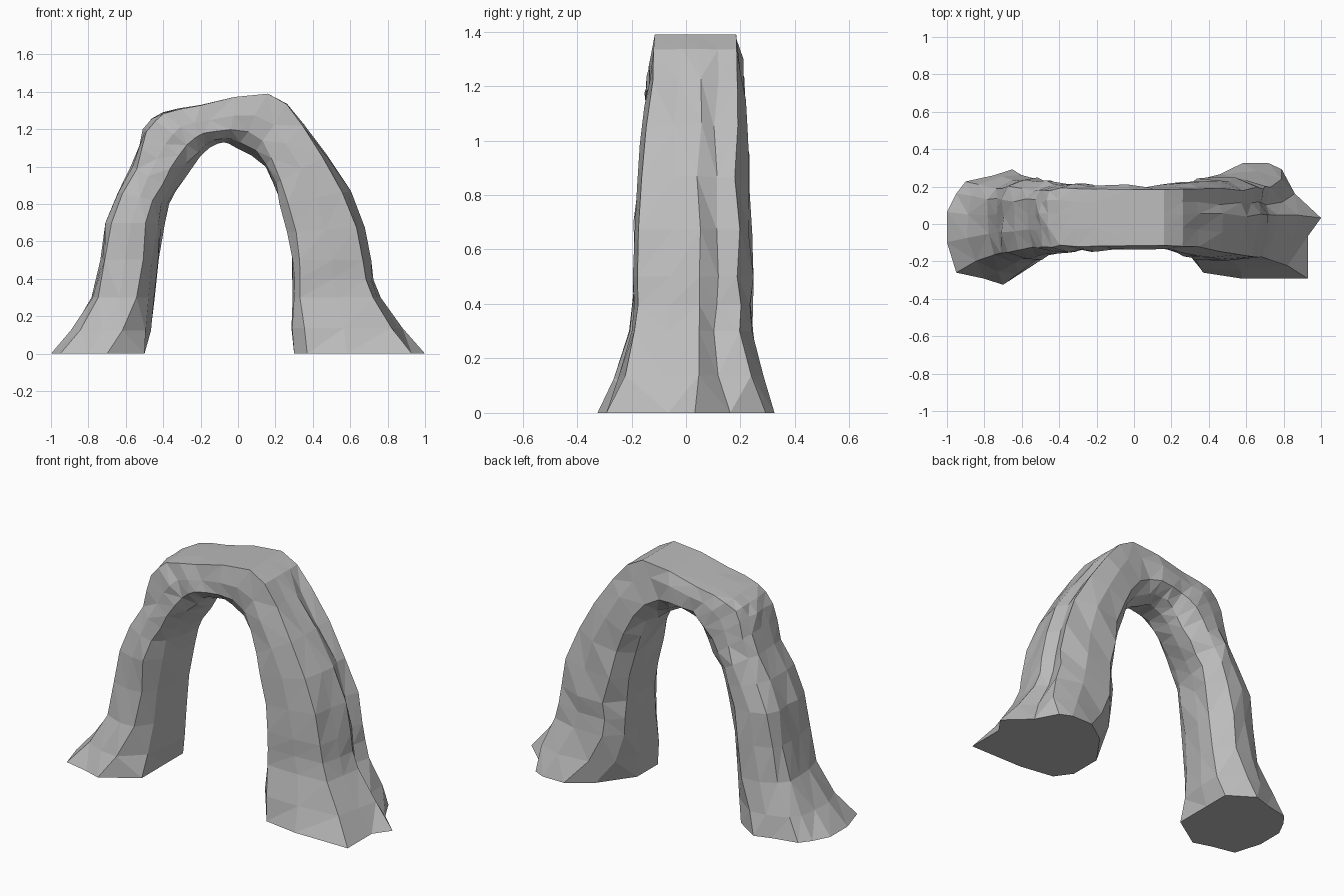
import bpy, bmesh, random
from mathutils import Vector

random.seed(4)
cube = bpy.data.objects.get("Cube")
if cube:
    bpy.data.objects.remove(cube)

# Stone colour
stone = bpy.data.materials.new("grey_stone")
stone.use_nodes = True
grey = 0.5
stone.diffuse_color = (grey, grey, grey, 1)
shader = stone.node_tree.nodes["Principled BSDF"]
shader.inputs["Base Color"].default_value = stone.diffuse_color

# Outer and inner edges of the arch, paired from the right foot to the left
OUTER = [(-1, 0), (-.78, .3), (-.7, .7), (-.57, 1), (-.5, 1.2), (-.4, 1.29), (-.2, 1.33),
         (.16, 1.39), (.35, 1.23), (.6, .87), (.72, .5), (.76, .3), (1, 0)]
INNER = [(-.5, 0), (-.44, .3), (-.4, .7), (-.34, .87), (-.24, 1), (-.15, 1.1), (-.08, 1.13),
         (0, 1.1), (.15, 1), (.23, .8), (.29, .5), (.29, .3), (.3, 0)]

# Cross-sections: across from inner to outer, then from front to back
RIGHT_LEG = [(0, .1), (.1, -.6), (.3, -1), (.6, -1), (.9, -.8), (1, -.3),
             (1, .1), (1, .5), (.9, .8), (.6, 1), (.3, 1), (0, .6)]
LEFT_LEG = [(0, .1), (0, -.7), (.1, -1), (.5, -1), (.9, -.9), (.95, -.4),
            (1, .1), (.9, .4), (.95, .8), (.6, 1), (.2, 1), (0, .6)]
CROWN = [(0, .1), (.1, -.7), (.3, -1), (.6, -1), (1, -.9), (1, -.3),
         (1, .1), (1, .5), (1, .9), (.7, 1), (.3, 1), (.1, .6)]
RIGHT_FOOT = [(0, .1), (0, -.6), (.4, -1), (.6, -.9), (.9, -.8), (1, -.3),
              (1, .2), (.9, .5), (.8, .7), (.5, .8), (.3, .9), (0, .6)]
LEFT_FOOT = [(0, .1), (0, -.5), (.1, -.8), (.4, -.9), (.9, -.9), (.9, -.2),
             (1, .1), (.8, .5), (.7, .9), (.6, 1), (.4, 1), (.2, .7)]


def smooth_path(points):
    """Return the points with one curved midpoint in every span."""
    points = [Vector((x, 0, z)) for x, z in points]
    padded = [points[0]] + points + [points[-1]]
    path = []
    for before, start, end, after in zip(padded, padded[1:], padded[2:], padded[3:]):
        middle = (start + end) / 2
        bulge = (start + end - before - after) / 16
        path += [start, middle + bulge]
    return path + [points[-1]]


def blend(first, second, amount):
    """Mix two cross-sections."""
    return [Vector(a).lerp(Vector(b), amount) for a, b in zip(first, second)]


def stone_ring(outer, inner):
    """Cross-section of rough stone between two edge points."""
    rise = outer.z / 1.4
    flare = max(0, 1 - outer.z / .3) ** 1.5
    flat = min(1, max(0, 6 * rise - 4.8))
    left_side = inner.x > .02
    section = blend(LEFT_LEG if left_side else RIGHT_LEG, CROWN, flat)
    section = blend(section, LEFT_FOOT if left_side else RIGHT_FOOT, flare)
    half_depth = .225 - .06 * rise ** 2 + .1 * flare
    rough = .01 if outer.z > 0 else 0
    ring = []
    for across, depth in section:
        point = inner.lerp(outer, across)
        point.y = .015 + .02 * rise - .015 * flare + depth * half_depth
        wobble = Vector((random.uniform(-rough, rough), random.uniform(-rough, rough), 0))
        # The top of the crown stays flat
        if across < .99 or flat < .8:
            point += wobble
        ring.append(point)
    return ring


# Loft the rings into one closed stone body
bm = bmesh.new()
rings = [[bm.verts.new(point) for point in stone_ring(outer, inner)]
         for outer, inner in zip(smooth_path(OUTER), smooth_path(INNER))]
for ring, following in zip(rings, rings[1:]):
    for i in range(len(ring)):
        bm.faces.new((ring[i - 1], ring[i], following[i], following[i - 1]))
sides = list(bm.faces)
for foot in (rings[0], rings[-1]):
    bm.faces.new(foot)

# Break the sides into irregular rock facets
bmesh.ops.triangulate(bm, faces=sides, quad_method='SHORT_EDGE')
bmesh.ops.recalc_face_normals(bm, faces=bm.faces)

mesh = bpy.data.meshes.new("rock_arch")
bm.to_mesh(mesh)
bm.free()
mesh.materials.append(stone)
arch = bpy.data.objects.new("rock_arch", mesh)
bpy.context.collection.objects.link(arch)
